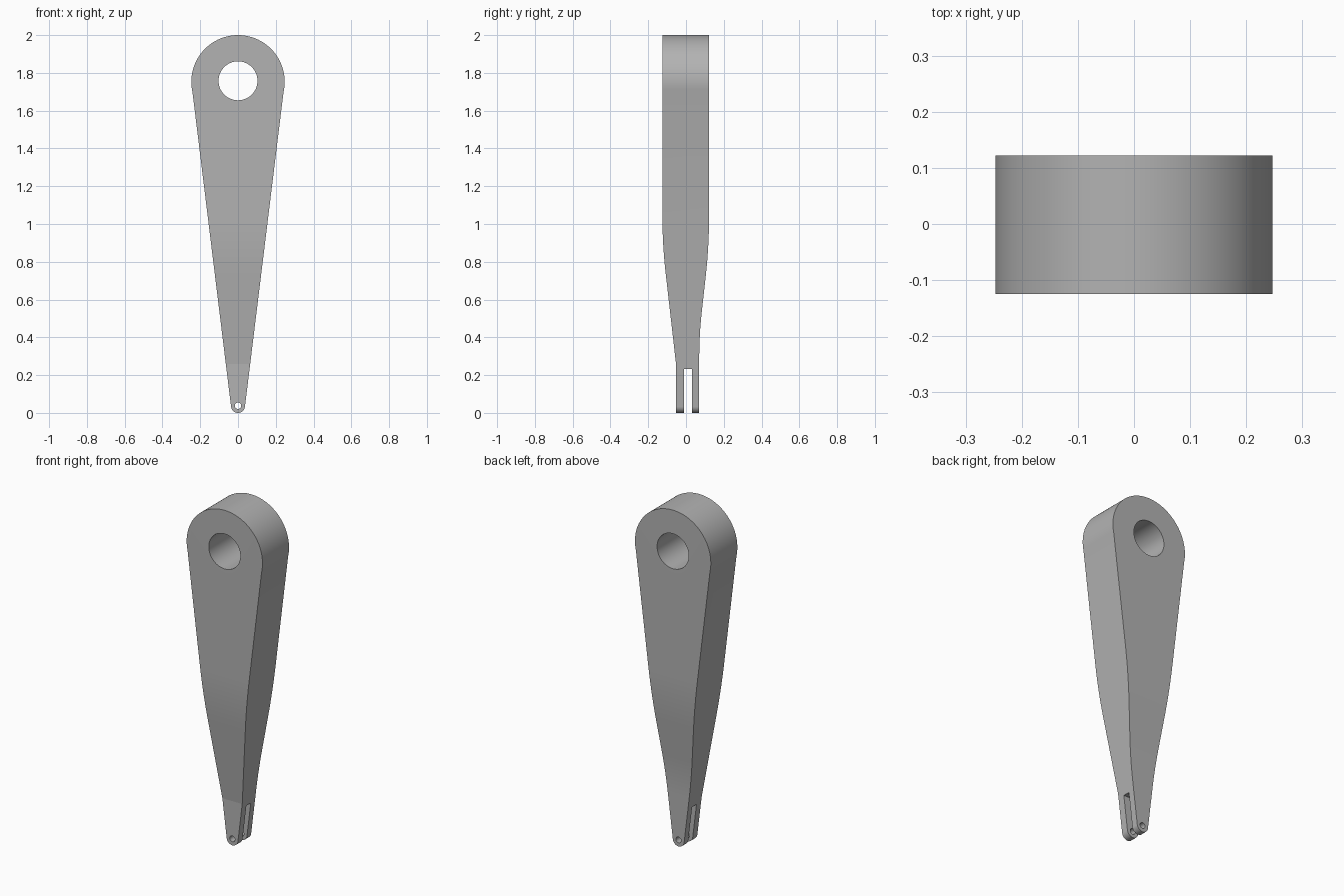
import bpy, bmesh, math
from mathutils import Vector

if "Cube" in bpy.data.objects:
    bpy.data.objects.remove(bpy.data.objects["Cube"])

grey = bpy.data.materials.new("plain_grey")
grey.diffuse_color = (0.45, 0.45, 0.45, 1)
grey.use_nodes = True
grey.node_tree.nodes["Principled BSDF"].inputs["Base Color"].default_value = grey.diffuse_color


def prism(name, points, axis, low, high):
    """Extrude a closed outline: (x, z) points along y, or (y, z) points along x."""
    bm = bmesh.new()
    place = (lambda p, d: (p[0], d, p[1])) if axis == 'Y' else (lambda p, d: (d, p[0], p[1]))
    face = bm.faces.new([bm.verts.new(place(p, low)) for p in points])
    out = bmesh.ops.extrude_face_region(bm, geom=[face])
    shift = Vector(place((0, 0), high - low))
    bmesh.ops.translate(bm, vec=shift, verts=[v for v in out['geom'] if isinstance(v, bmesh.types.BMVert)])
    bmesh.ops.recalc_face_normals(bm, faces=bm.faces)
    mesh = bpy.data.meshes.new(name)
    bm.to_mesh(mesh)
    bm.free()
    mesh.materials.append(grey)
    obj = bpy.data.objects.new(name, mesh)
    bpy.context.collection.objects.link(obj)
    return obj


def arc(cz, r, start, end, n):
    return [(r * math.cos(a), cz + r * math.sin(a))
            for a in (math.radians(start + (end - start) * i / n) for i in range(n + 1))]


def bend(a, b, c, n=10):
    """Smooth bend from a to c, rounding the corner b."""
    a, b, c = Vector(a), Vector(b), Vector(c)
    return [tuple(a * (1 - t) ** 2 + b * 2 * t * (1 - t) + c * t * t for t in [i / n])[0]
            for i in range(n + 1)]


def combine(obj, other, operation):
    mod = obj.modifiers.new(operation, 'BOOLEAN')
    mod.object, mod.operation, mod.solver = other, operation, 'EXACT'
    bpy.context.view_layer.objects.active = obj
    bpy.ops.object.modifier_apply(modifier=mod.name)
    bpy.data.objects.remove(other)


# Tapered teardrop outline: large eye at the top, small rounded tip below
outline = arc(1.753, 0.247, -12.5, 192.5, 64) + arc(0.037, 0.037, 187, 353, 50)
arm = prism("lever_arm", outline, 'Y', -0.2, 0.2)

# Thickness profile: thick upper half narrowing to an offset fork
back = bend((0.122, 1.04), (0.122, 0.88), (0.104, 0.72)) + bend((0.084, 0.54), (0.07, 0.415), (0.07, 0.29))
front = bend((-0.106, 0.725), (-0.125, 0.885), (-0.125, 1.045))
side = [(0.122, 2.1)] + back + [(0.07, -0.1), (-0.053, -0.1), (-0.053, 0.26)] + front + [(-0.125, 2.1)]
combine(arm, prism("thickness_profile", side, 'X', -0.5, 0.5), 'INTERSECT')

# Bearing hole, pin hole and fork slot
for name, cz, r in (("bearing_hole", 1.758, 0.103), ("pin_hole", 0.038, 0.017)):
    combine(arm, prism(name, arc(cz, r, 0, 360, 96)[:-1], 'Y', -0.4, 0.4), 'DIFFERENCE')
slot = [(-0.01, -0.2), (0.031, -0.2), (0.031, 0.233), (-0.01, 0.233)]
combine(arm, prism("fork_slot", slot, 'X', -0.4, 0.4), 'DIFFERENCE')

bpy.ops.object.select_all(action='DESELECT')
arm.select_set(True)
bpy.context.view_layer.objects.active = arm
bpy.ops.object.shade_smooth_by_angle(angle=math.radians(5))
